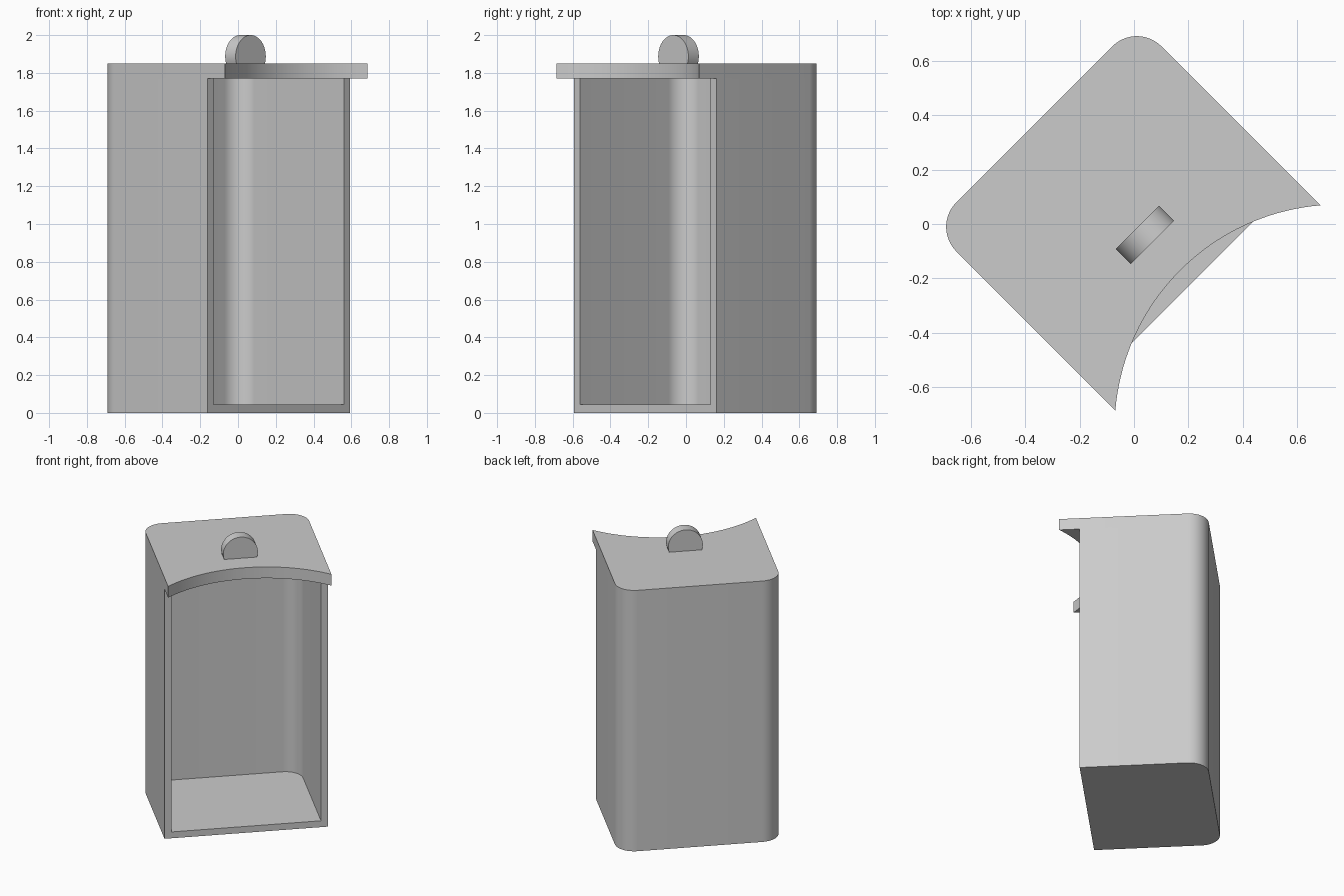
import bpy, bmesh, math
from mathutils import Vector

old = bpy.data.objects.get("Cube")
if old:
    bpy.data.objects.remove(old, do_unlink=True)

grey = bpy.data.materials.new("plain grey")
grey.use_nodes = True
grey.diffuse_color = (0.6, 0.6, 0.6, 1)
grey.node_tree.nodes["Principled BSDF"].inputs["Base Color"].default_value = (0.6, 0.6, 0.6, 1)

HALF_W = 0.533      # half the width of the box
BACK = -0.518       # back wall
MOUTH = 0.304       # open side
WALL = 0.045
LID_Z, TOP_Z = 1.77, 1.85
TURN = -math.pi / 4  # the open side faces a diagonal


def arc(cx, cy, r, start, end, steps):
    """Points along an arc, angles in degrees."""
    angles = [math.radians(start + (end - start) * i / steps) for i in range(steps + 1)]
    return [(cx + r * math.cos(a), cy + r * math.sin(a)) for a in angles]


def rounded_back(back, half_w, r):
    """Back outline with two rounded corners, from the +y side to the -y side."""
    return (arc(back + r, half_w - r, r, 90, 180, 14)
            + arc(back + r, r - half_w, r, 180, 270, 14))


def extrude(name, points, direction):
    """Solid made by sweeping a flat outline along a direction."""
    bm = bmesh.new()
    face = bm.faces.new([bm.verts.new(p) for p in points])
    swept = bmesh.ops.extrude_face_region(bm, geom=[face])["geom"]
    verts = [g for g in swept if isinstance(g, bmesh.types.BMVert)]
    bmesh.ops.translate(bm, verts=verts, vec=Vector(direction))
    bmesh.ops.recalc_face_normals(bm, faces=bm.faces)
    mesh = bpy.data.meshes.new(name)
    bm.to_mesh(mesh)
    bm.free()
    mesh.materials.append(grey)
    obj = bpy.data.objects.new(name, mesh)
    obj.rotation_euler.z = TURN
    bpy.context.collection.objects.link(obj)
    return obj


def prism(name, outline, z0, z1):
    return extrude(name, [(x, y, z0) for x, y in outline], (0, 0, z1 - z0))


def activate(obj):
    bpy.ops.object.select_all(action='DESELECT')
    obj.select_set(True)
    bpy.context.view_layer.objects.active = obj


# Box with rounded back corners, hollowed from the open side
body = prism("box_body",
             rounded_back(BACK, HALF_W, 0.127) + [(MOUTH, -HALF_W), (MOUTH, HALF_W)],
             0, LID_Z)
inner_w = HALF_W - WALL
cutter = prism("cavity_cutter",
               rounded_back(BACK + WALL, inner_w, 0.115) + [(1, -inner_w), (1, inner_w)],
               WALL, TOP_Z + 1)
cutter.hide_render = True
activate(body)
cut = body.modifiers.new("cavity", 'BOOLEAN')
cut.operation = 'DIFFERENCE'
cut.solver = 'EXACT'
cut.object = cutter
bpy.ops.object.modifier_apply(modifier=cut.name)
bpy.data.objects.remove(cutter, do_unlink=True)

# Lid with a concave front edge and two overhanging tips
tip, centre = 0.436, 1.066
radius = math.hypot(centre - tip, HALF_W)
spread = math.degrees(math.atan2(HALF_W, centre - tip))
lid = prism("lid",
            rounded_back(BACK, HALF_W, 0.127)
            + arc(centre, 0, radius, 180 + spread, 180 - spread, 36),
            LID_Z, TOP_Z)

# Upright disc handle, cut flat where it meets the lid
r = 0.113
cz = 2 - r
low = math.degrees(math.asin((TOP_Z - cz) / r))
handle = extrude("lid_handle",
                 [(0.017, y, z) for y, z in arc(0, cz, r, low, 180 - low, 36)],
                 (0.078, 0, 0))

for obj in (body, lid, handle):
    activate(obj)
    bpy.ops.object.shade_smooth_by_angle(angle=math.radians(30))
